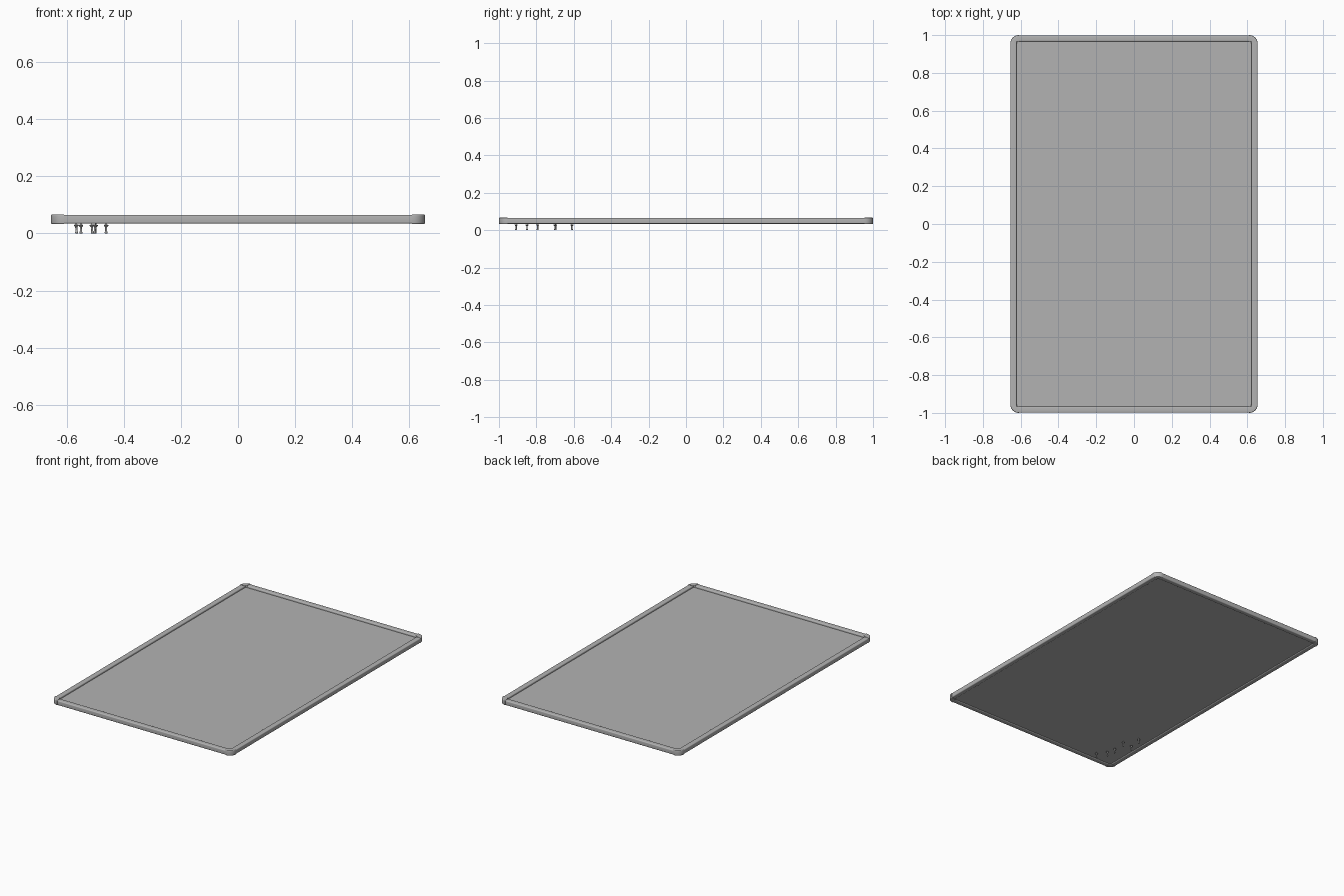
import bpy, bmesh, math
from mathutils import Matrix, Vector

if "Cube" in bpy.data.objects:
    bpy.data.objects.remove(bpy.data.objects["Cube"])

HX, HY = 0.655, 1.0      # half size of the board
W = 0.034                # frame width
CAP = 0.045              # corner cap length and radius

GREY = bpy.data.materials.new("dark_grey")
GREY.diffuse_color = (0.45, 0.45, 0.45, 1)
GREY.use_nodes = True
GREY.node_tree.nodes["Principled BSDF"].inputs["Base Color"].default_value = GREY.diffuse_color


def finish(name, bm):
    bmesh.ops.recalc_face_normals(bm, faces=bm.faces)
    me = bpy.data.meshes.new(name)
    bm.to_mesh(me)
    bm.free()
    me.materials.append(GREY)
    ob = bpy.data.objects.new(name, me)
    bpy.context.collection.objects.link(ob)
    bpy.ops.object.select_all(action='DESELECT')
    ob.select_set(True)
    bpy.context.view_layer.objects.active = ob
    bpy.ops.object.shade_smooth_by_angle(angle=math.radians(40))


def bevel(bm, edges, width, segments):
    bmesh.ops.bevel(bm, geom=edges, offset=width, offset_type='OFFSET',
                    segments=segments, profile=0.5, affect='EDGES')


def box(name, x0, x1, y0, y1, z0, z1, rounding=0):
    bm = bmesh.new()
    bmesh.ops.create_cube(bm, size=1)
    for v in bm.verts:
        v.co = Vector((x1 if v.co.x > 0 else x0,
                       y1 if v.co.y > 0 else y0,
                       z1 if v.co.z > 0 else z0))
    if rounding:
        long_side = max(x1 - x0, y1 - y0)
        bevel(bm, [e for e in bm.edges if e.calc_length() > long_side - 0.001], rounding, 5)
    finish(name, bm)


# Board sheet, recessed inside the frame
box("board_panel", -HX + 0.02, HX - 0.02, -HY + 0.02, HY - 0.02, 0.039, 0.053)

# Frame rails between the corner caps, with rounded long edges
for s, x_side, y_side in ((-1, "left", "front"), (1, "right", "back")):
    a, b = sorted((s * (HX - W), s * (HX - 0.001)))
    box("frame_" + x_side, a, b, -HY + CAP - 0.002, HY - CAP + 0.002, 0.034, 0.065, 0.006)
    a, b = sorted((s * (HY - W), s * (HY - 0.001)))
    box("frame_" + y_side, -HX + CAP - 0.002, HX - CAP + 0.002, a, b, 0.034, 0.065, 0.006)

# Corner caps: rounded L outline, extruded and mirrored to four corners
CX, CY = HX - CAP, HY - CAP
for sx, nx in ((-1, "left"), (1, "right")):
    for sy, ny in ((-1, "front"), (1, "back")):
        arc = [math.pi / 2 * i / 10 for i in range(11)]
        pts = [(CX + CAP * math.cos(t), CY + CAP * math.sin(t)) for t in arc]
        ix, iy = HX - W - 0.001, HY - W - 0.001
        pts += [(CX, iy), (ix, iy), (ix, CY)]
        bm = bmesh.new()
        f = bm.faces.new([bm.verts.new((x, y, 0.0325)) for x, y in pts])
        ext = bmesh.ops.extrude_face_region(bm, geom=[f])
        top = [g for g in ext["geom"] if isinstance(g, bmesh.types.BMVert)]
        bmesh.ops.translate(bm, verts=top, vec=(0, 0, 0.0345))
        # round the rims but keep the open ends crisp
        rims = []
        for e in bm.edges:
            p, q = (v.co for v in e.verts)
            at_end = max(abs(p.x - CX), abs(q.x - CX)) < 1e-5 or \
                max(abs(p.y - CY), abs(q.y - CY)) < 1e-5
            if abs(p.z - q.z) < 1e-5 and not at_end:
                rims.append(e)
        bevel(bm, rims, 0.005, 4)
        for v in bm.verts:
            v.co.x *= sx
            v.co.y *= sy
        finish(f"corner_cap_{ny}_{nx}", bm)

# Push pins on the underside: lathed profile of radius and height,
# wide collar against the board and a slim grip hanging below it
PROFILE = [(0, 0), (0.004, 0), (0.005, 0.001), (0.005, 0.005), (0.0036, 0.007),
           (0.0036, 0.022), (0.008, 0.027), (0.008, 0.030),
           (0.0013, 0.031), (0.0013, 0.042), (0, 0.044)]
PINS = [(-0.462, -0.908, 0), (-0.502, -0.85, 4), (-0.510, -0.793, -4),
        (-0.50, -0.697, 4), (-0.565, -0.70, -4), (-0.55, -0.61, 0)]
for n, (px, py, tilt) in enumerate(PINS, 1):
    bm = bmesh.new()
    vs = [bm.verts.new((r, 0, z)) for r, z in PROFILE]
    es = [bm.edges.new(p) for p in zip(vs, vs[1:])]
    bmesh.ops.spin(bm, geom=vs + es, cent=(0, 0, 0), axis=(0, 0, 1),
                   angle=math.tau, steps=16)
    bmesh.ops.remove_doubles(bm, verts=bm.verts, dist=1e-5)
    bmesh.ops.transform(bm, verts=bm.verts,
                        matrix=Matrix.Rotation(math.radians(tilt), 4, 'Y'))
    low = min(v.co.z for v in bm.verts)
    bmesh.ops.translate(bm, verts=bm.verts, vec=(px, py, -low))
    finish(f"push_pin_{n}", bm)
